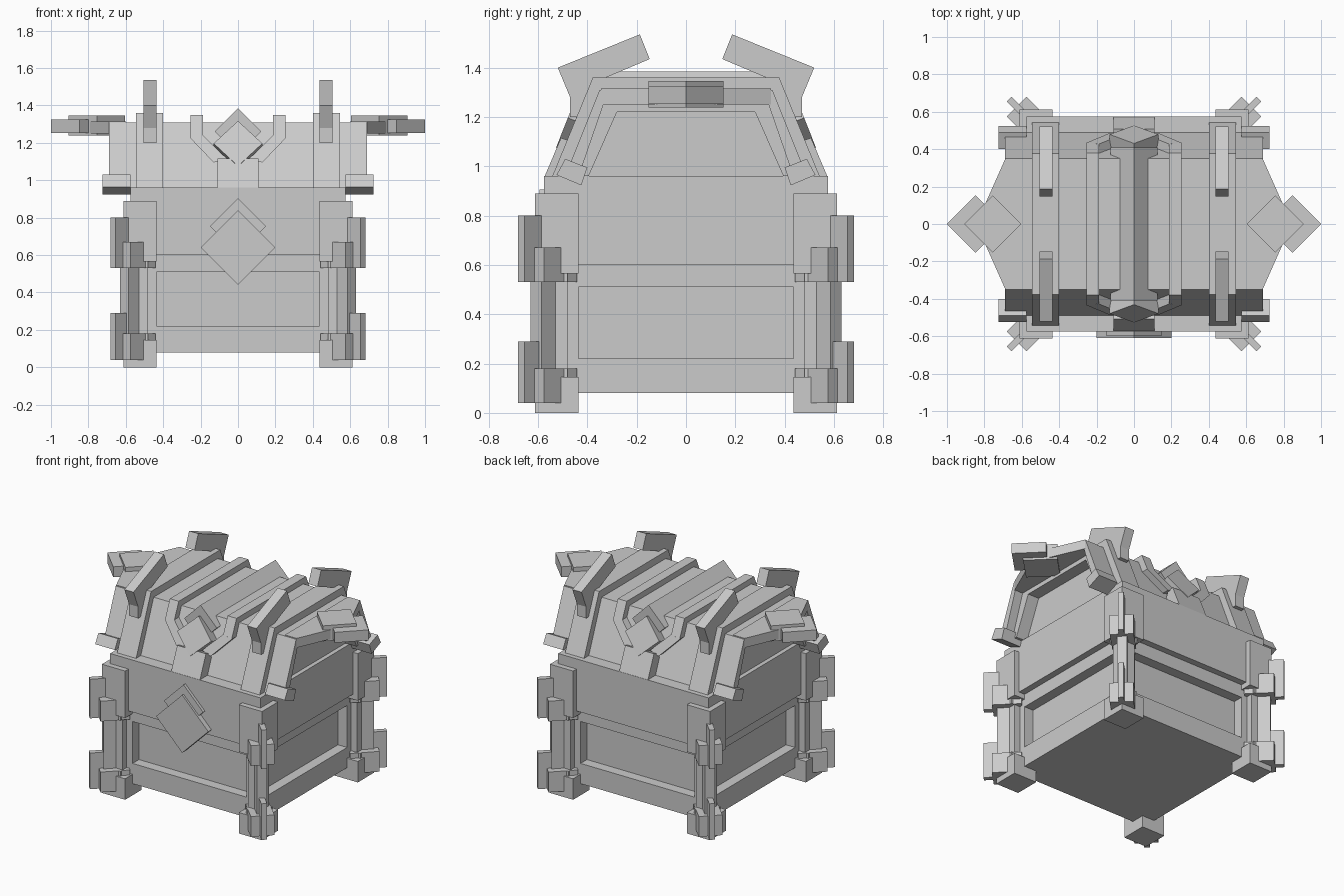
import bpy, bmesh, math
from mathutils import Matrix, Vector

if "Cube" in bpy.data.objects:
    bpy.data.objects.remove(bpy.data.objects["Cube"])

grey = bpy.data.materials.new("plain_grey")
grey.diffuse_color = (0.6, 0.6, 0.6, 1)
grey.use_nodes = True
grey.node_tree.nodes["Principled BSDF"].inputs["Base Color"].default_value = grey.diffuse_color


def loft(name, a, b):
    """Closed solid between two matching rings of points."""
    bm = bmesh.new()
    va = [bm.verts.new(p) for p in a]
    vb = [bm.verts.new(p) for p in b]
    n = len(a)
    bm.faces.new(va)
    bm.faces.new(vb[::-1])
    for i in range(n):
        j = (i + 1) % n
        bm.faces.new((va[j], va[i], vb[i], vb[j]))
    bmesh.ops.recalc_face_normals(bm, faces=bm.faces)
    me = bpy.data.meshes.new(name)
    bm.to_mesh(me)
    bm.free()
    me.materials.append(grey)
    ob = bpy.data.objects.new(name, me)
    bpy.context.collection.objects.link(ob)
    return ob


def box(name, x0, x1, y0, y1, z0, z1):
    r = [(x0, y0), (x1, y0), (x1, y1), (x0, y1)]
    return loft(name, [(x, y, z0) for x, y in r], [(x, y, z1) for x, y in r])


def along_x(name, yz, x0, x1):
    return loft(name, [(x0, y, z) for y, z in yz], [(x1, y, z) for y, z in yz])


def along_y(name, xz, y0, y1):
    return loft(name, [(x, y0, z) for x, z in xz], [(x, y1, z) for x, z in xz])


def along_z(name, xy, z0, z1):
    return loft(name, [(x, y, z0) for x, y in xy], [(x, y, z1) for x, y in xy])


def diamond(cx, cy, r):
    return [(cx - r, cy), (cx, cy - r), (cx + r, cy), (cx, cy + r)]


def slope(z, off=0.0):
    """Half depth of the lid at height z, pushed out by off."""
    return 0.49 - (z - 0.96) * 0.4 + off


# Chest body: recessed core, frame bands, wide upper section
box("body_core", -0.46, 0.46, -0.46, 0.46, 0.085, 0.6)
box("lower_band", -0.53, 0.53, -0.53, 0.53, 0.08, 0.22)
box("middle_band", -0.53, 0.53, -0.53, 0.53, 0.51, 0.61)
box("upper_body", -0.575, 0.575, -0.575, 0.575, 0.6, 0.96)

# Front lock plates
along_y("lock_plate", diamond(0, 0.64, 0.2), -0.61, -0.56)
along_y("lock_back_plate", diamond(0, 0.755, 0.15), -0.595, -0.56)

# Corner posts with brackets, feet and diagonal clamps
for sx in (-1, 1):
    for sy in (-1, 1):
        def corner(name, a, b, z0, z1):
            box(name, *sorted((sx * a, sx * b)), *sorted((sy * a, sy * b)), z0, z1)

        def diagonal(name, r0, r1, w, z0, z1):
            k = math.sqrt(0.5)
            pts = [(r0, -w), (r1, -w), (r1, w), (r0, w)]
            along_z(name, [(sx * k * (r - t), sy * k * (r + t)) for r, t in pts], z0, z1)

        corner("corner_stile", 0.435, 0.53, 0.1, 0.6)
        corner("corner_post", 0.48, 0.575, 0.1, 0.6)
        corner("upper_bracket", 0.435, 0.612, 0.565, 0.89)
        corner("upper_bracket_tab", 0.48, 0.6, 0.53, 0.57)
        corner("foot", 0.435, 0.612, 0, 0.145)
        corner("foot_tab", 0.48, 0.6, 0.14, 0.18)
        diagonal("corner_rib", 0.7, 0.86, 0.032, 0.1, 0.6)
        for z in (0.53, 0.04):
            diagonal("clamp_plate", 0.7, 0.888, 0.075, z, z + 0.14)
            diagonal("clamp_fin", 0.75, 0.945, 0.018, z, z + (0.27 if z > 0.5 else 0.25))

# Lid shell
trap = [(-0.49, 0.96), (-0.35, 1.31), (0.35, 1.31), (0.49, 0.96)]
along_x("lid", trap, -0.48, 0.48)

for s in (-1, 1):
    # Open end arches, stepped on the inside
    for name, yi, yt, zt, x0, x1 in (("inner_arch", 0.395, 0.28, 1.22, 0.47, 0.63),
                                     ("outer_arch", 0.435, 0.335, 1.25, 0.63, 0.69)):
        hole = [(yi, 0.96), (yt, zt), (-yt, zt), (-yi, 0.96)]
        along_x(name, trap + hole, s * x0, s * x1)

    # Raised lid band
    along_x("lid_band", [(-0.542, 0.96), (-0.378, 1.36), (0.378, 1.36), (0.542, 0.96)],
            s * 0.40, s * 0.545)

    # Side eave and stacked diamond handles
    along_z("side_eave", [(s * x, y) for x, y in
            ((0.6, -0.345), (0.69, -0.345), (0.79, -0.12), (0.79, 0.12), (0.69, 0.345), (0.6, 0.345))],
            1.25, 1.315)
    along_z("handle_inner", diamond(s * 0.755, 0, 0.152), 1.238, 1.345)
    along_z("handle_outer", diamond(s * 0.847, 0, 0.153), 1.253, 1.325)

    # Top rail
    zr = 1.225
    along_x("top_rail", [(-slope(zr), zr), (-slope(zr, 0.05), zr), (-0.38, 1.35), (0.38, 1.35),
                         (slope(zr, 0.05), zr), (slope(zr), zr), (0.33, 1.29), (-0.33, 1.29)],
            s * 0.187, s * 0.255)

    for t in (-1, 1):
        # Rail arm bending inward down the slope
        arm = [(0.187, 1.24), (0.255, 1.225), (0.13, 1.095), (0.06, 1.115)]
        loft("rail_arm", [(s * x, t * slope(z, -0.02), z) for x, z in arm],
             [(s * x, t * slope(z, 0.05), z) for x, z in arm])
        # Hooked horn
        along_x("horn", [(t * y, z) for y, z in
                ((0.52, 1.40), (0.187, 1.535), (0.147, 1.435), (0.36, 1.345),
                 (0.40, 1.2), (0.47, 1.2), (0.47, 1.28))],
                s * 0.435, s * 0.505)
        # Tilted end skid
        along_x("arch_foot", [(t * y, z) for y, z in
                ((0.49, 1.03), (0.4, 0.995), (0.425, 0.923), (0.525, 0.965))],
                s * 0.575, s * 0.725)

# Ridge bar and its end pieces
along_y("ridge_bar", diamond(0, 1.26, 0.125), -0.41, 0.41)
for t in (-1, 1):
    along_x("hasp", [(t * y, z) for y, z in
            ((0.573, 0.96), (0.507, 1.115), (0.46, 1.1), (0.4, 0.96))], -0.11, 0.11)
    cap = diamond(0, 0, 0.13)
    n = Vector((0, t * 0.928, 0.371))
    up = Vector((0, -t * 0.371, 0.928))
    c = Vector((0, t * 0.40, 1.165))
    ring = [c + Vector((x, 0, 0)) + up * u for x, u in cap]
    loft("ridge_cap", ring, [p + n * 0.085 for p in ring])
